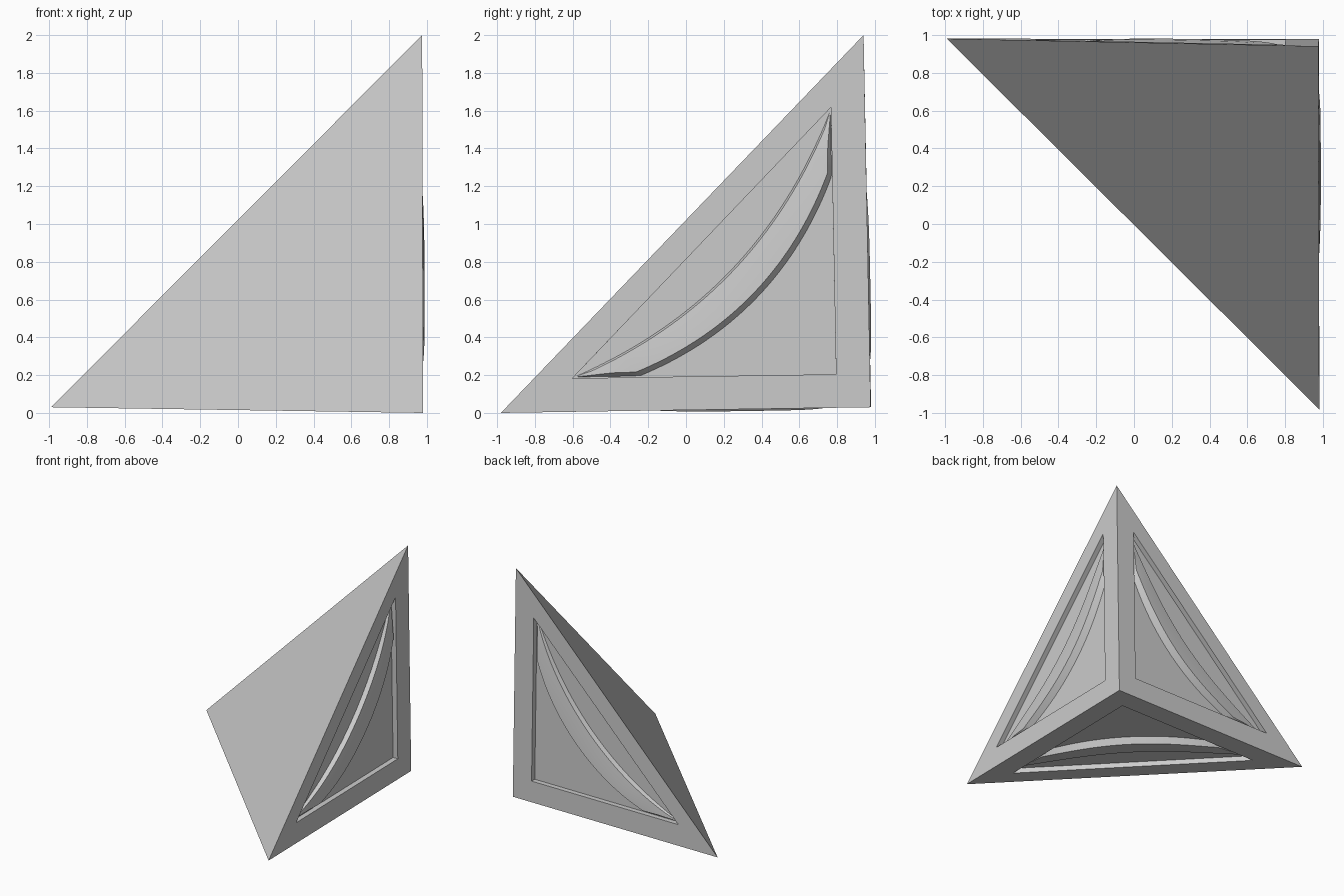
import bpy, bmesh
from mathutils import Vector

if "Cube" in bpy.data.objects:
    bpy.data.objects.remove(bpy.data.objects["Cube"])

# Corner tetrahedron: D is the square corner, A/B/C the three tips
A = Vector((-0.99, 0.98, 0.03))
B = Vector((0.98, -0.98, 0.0))
C = Vector((0.975, 0.94, 2.0))
D = Vector((0.978, 0.978, 0.03))
DEPTH = 0.045
SIDES = [("right", B, C, A), ("back", C, A, B), ("bottom", A, B, C)]


def on_face(P, Q, other, a, b, h):
    """Point on side D-P-Q from edge fractions a, b and height h."""
    n = (P - D).cross(Q - D).normalized()
    if n.dot(other - D) > 0:
        n = -n
    return D + a * (P - D) + b * (Q - D) + h * n


def finish(bm, name):
    bmesh.ops.recalc_face_normals(bm, faces=bm.faces)
    me = bpy.data.meshes.new(name)
    bm.to_mesh(me)
    bm.free()
    ob = bpy.data.objects.new(name, me)
    bpy.context.collection.objects.link(ob)
    return ob


# Body with a triangular recess in each of the three corner sides
bm = bmesh.new()
corner = {tuple(p): bm.verts.new(p) for p in (A, B, C, D)}
bm.faces.new([corner[tuple(p)] for p in (A, B, C)])
for _, P, Q, other in SIDES:
    outer = [corner[tuple(p)] for p in (D, P, Q)]
    uv = [(0.092, 0.09), (0.805, 0.09), (0.092, 0.807)]
    rim = [bm.verts.new(on_face(P, Q, other, a, b, 0)) for a, b in uv]
    low = [bm.verts.new(on_face(P, Q, other, a, b, -DEPTH)) for a, b in uv]
    for i in range(3):
        j = (i + 1) % 3
        bm.faces.new((outer[i], outer[j], rim[j], rim[i]))
        bm.faces.new((rim[i], rim[j], low[j], low[i]))
    bm.faces.new(low)
finish(bm, "body")

# Curved raised rib across each recess
N, T = 48, 0.70
for name, P, Q, other in SIDES:
    bm = bmesh.new()
    rings = []
    for k in range(N + 1):
        t = T * (2 * k / N - 1)
        edge = 0.185 + abs(t)
        s0 = max(0.60 + 0.41 * t * t, edge)
        s1 = max(0.745 + 0.30 * t * t, s0 + 0.006)
        rise = 1 - abs(t / T) ** 4
        w = s1 - s0
        base = -DEPTH - 0.003
        section = [(s0, base),
                   (s0 + min(0.022, 0.3 * w), -DEPTH + 0.055 * rise),
                   (s0 + 0.5 * w, -DEPTH + 0.050 * rise),
                   (s1 - min(0.008, 0.2 * w), -DEPTH + 0.038 * rise),
                   (s1, base)]
        rings.append([bm.verts.new(on_face(P, Q, other, (s + t) / 2, (s - t) / 2, h))
                      for s, h in section])
    for r, q in zip(rings, rings[1:]):
        for i in range(5):
            j = (i + 1) % 5
            bm.faces.new((r[i], r[j], q[j], q[i]))
    bm.faces.new(rings[0])
    bm.faces.new(rings[-1])
    ob = finish(bm, name + "_rib")
    bpy.ops.object.select_all(action='DESELECT')
    ob.select_set(True)
    bpy.context.view_layer.objects.active = ob
    bpy.ops.object.shade_smooth_by_angle(angle=0.5)
